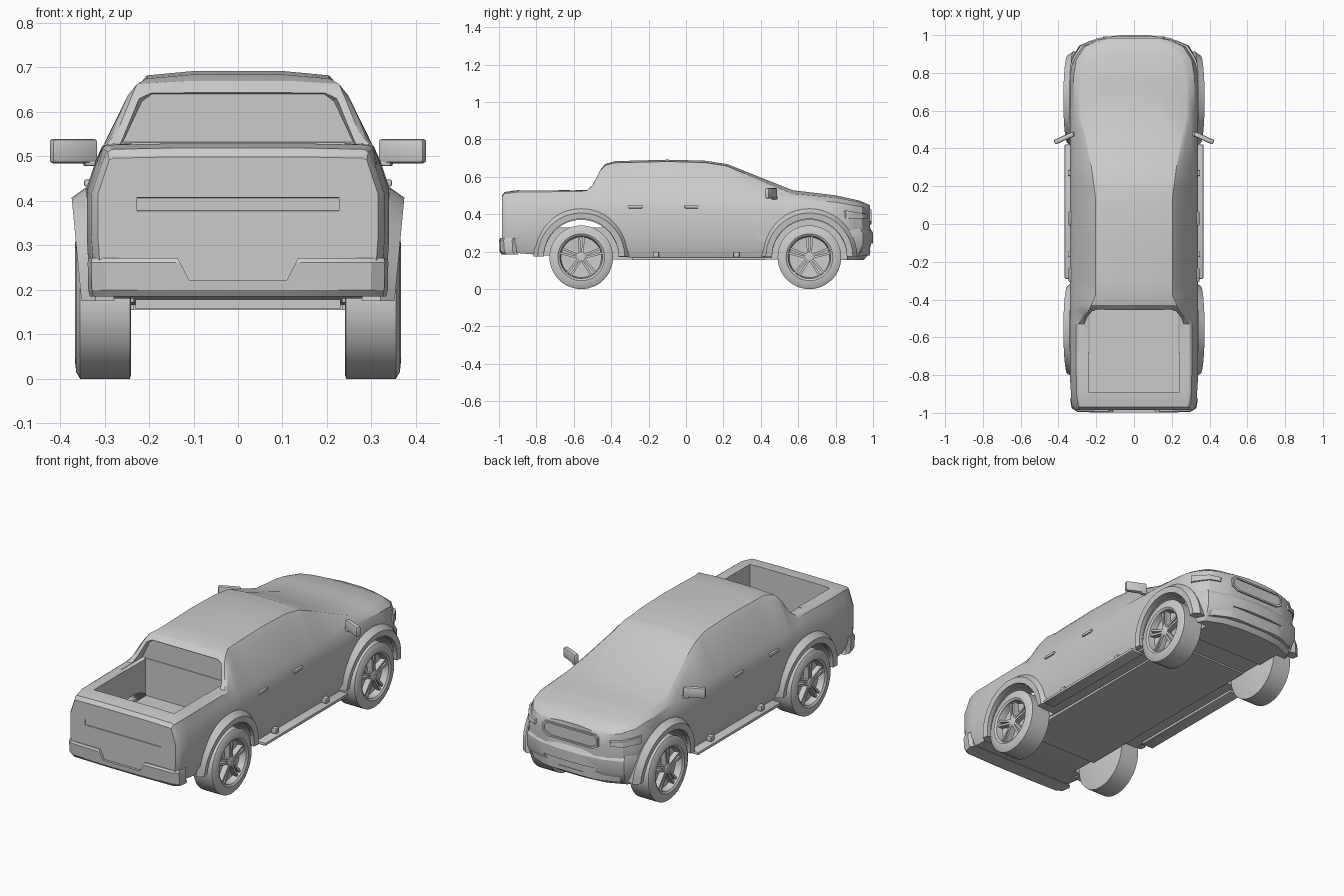
import bpy, bmesh, math
from mathutils import Matrix, Vector

if "Cube" in bpy.data.objects:
    bpy.data.objects.remove(bpy.data.objects["Cube"])

paint = bpy.data.materials.new("light_grey")
paint.use_nodes = True
GREY = (0.6, 0.6, 0.6, 1)
paint.diffuse_color = GREY
paint.node_tree.nodes["Principled BSDF"].inputs["Base Color"].default_value = GREY


def loft(name, rings, loop=False, smooth=True):
    """Skin equal-length rings of points; cap the ends unless looped."""
    bm = bmesh.new()
    rows = [[bm.verts.new(p) for p in ring] for ring in rings]
    n = len(rows[0])
    for a, b in zip(rows, rows[1:] + (rows[:1] if loop else [])):
        for i in range(n):
            j = (i + 1) % n
            bm.faces.new((a[i], a[j], b[j], b[i]))
    if not loop:
        bm.faces.new(rows[0])
        bm.faces.new(rows[-1])
    bmesh.ops.recalc_face_normals(bm, faces=bm.faces)
    mesh = bpy.data.meshes.new(name)
    bm.to_mesh(mesh)
    bm.free()
    mesh.materials.append(paint)
    obj = bpy.data.objects.new(name, mesh)
    bpy.context.collection.objects.link(obj)
    if smooth:
        shade(obj)
    return obj


def activate(obj):
    bpy.ops.object.select_all(action='DESELECT')
    obj.select_set(True)
    bpy.context.view_layer.objects.active = obj


def shade(obj):
    activate(obj)
    bpy.ops.object.shade_smooth_by_angle(angle=math.radians(28))


def cut(obj, cutters):
    activate(obj)
    for c in cutters:
        mod = obj.modifiers.new("cut", 'BOOLEAN')
        mod.operation, mod.solver, mod.object = 'DIFFERENCE', 'EXACT', c
        bpy.ops.object.modifier_apply(modifier=mod.name)
    shade(obj)


def box(name, centre, size, turn=0, bevel=0.004):
    x, y, z = (s / 2 for s in size)
    base = [(-x, -y), (x, -y), (x, y), (-x, y)]
    obj = loft(name, [[(a, b, h) for a, b in base] for h in (-z, z)], smooth=False)
    obj.data.transform(Matrix.Translation(centre) @ Matrix.Rotation(turn, 4, 'Z'))
    if bevel:
        activate(obj)
        mod = obj.modifiers.new("bevel", 'BEVEL')
        mod.width, mod.segments = bevel, 2
        bpy.ops.object.modifier_apply(modifier=mod.name)
        shade(obj)
    return obj


def mirrored(half):
    return half + [(-x, z) for x, z in reversed(half)]


def prism(name, half, depths):
    """Symmetric x-z outline swept along y; depths are (y, inset) pairs."""
    pts = mirrored(half)
    mid = sum(z for _, z in pts) / len(pts)
    return loft(name, [[(x - math.copysign(i, x), y, z - math.copysign(i, z - mid))
                        for x, z in pts] for y, i in depths])


def at(keys, y):
    if y <= keys[0][0]:
        return keys[0][1]
    for (a, u), (b, v) in zip(keys, keys[1:]):
        if y <= b:
            return u + (v - u) * (y - a) / (b - a)
    return keys[-1][1]


def disc(cy, r, x, n=48):
    return [(x, cy + r * math.cos(t * math.tau / n), AXLE_Z + r * math.sin(t * math.tau / n))
            for t in range(n)]


AXLE_Z = 0.17
AXLES = {"rear": -0.56, "front": 0.66}

# Body shape guides along the length
CROWN = [(-.985, .5), (-.97, .52), (-.9, .53), (-.53, .533), (-.5, .56), (-.46, .64),
         (-.43, .672), (-.38, .687), (-.1, .695), (.1, .69), (.22, .672), (.57, .535),
         (.8, .505), (.93, .475), (.985, .45)]
DROP = [(-.985, .004), (-.5, .005), (-.38, .012), (.2, .014), (.57, .025), (.985, .008)]
EDGE = [(-.985, .28), (-.9, .295), (-.53, .295), (-.46, .24), (-.38, .205), (.15, .205),
        (.3, .225), (.57, .28), (.75, .28), (.9, .25), (.985, .11)]
BELT = [(-.985, .475), (-.5, .49), (.2, .49), (.57, .48), (.8, .465), (.985, .432)]
WIDE = [(-.985, .315), (-.96, .33), (-.8, .34), (.78, .34), (.87, .325), (.94, .28),
        (.975, .2), (.985, .15)]
FLOOR = [(-.985, .2), (-.75, .18), (-.3, .17), (.7, .165), (.985, .18)]


def section(y):
    w, belt, ex = at(WIDE, y), at(BELT, y), at(EDGE, y)
    top, low = at(CROWN, y), at(FLOOR, y)
    ez, bx = top - at(DROP, y), w - .02
    half = [(w - .025, low), (w - .005, low + .05), (w, .32), (w, belt - .06), (bx, belt),
            (ex + .15 * (bx - ex) + .007, ez + .15 * (belt - ez)), (ex, ez),
            (ex * .5, ez + .75 * (top - ez))]
    return [(x, y, z) for x, z in mirrored(half)]


stations = sorted({y for keys in (CROWN, EDGE, BELT, WIDE, FLOOR) for y, _ in keys})
body = loft("body", [section(y) for y in stations], smooth=False)

# Cutters for wheel wells, cargo bed, rear window and tailgate
wells = [loft("well_cutter", [disc(cy, .2, s * .235), disc(cy, .2, s * .5)])
         for cy in AXLES.values() for s in (1, -1)]
bed = box("bed_cutter", (0, -.67, .48), (.48, .44, .3), bevel=0)
bed.data.transform(Matrix.Diagonal((1, 1, 1, 1)))
for v in bed.data.vertices:
    v.co.z = min(v.co.z, .545)
window = prism("window_cutter", [(.265, .526), (.222, .63), (.2, .646)],
               [(-.62, 0), (-.462, 0), (-.448, .006)])
groove = prism("groove_cutter", [(.23, .375), (.23, .41)], [(-1.02, 0), (-.98, .003)])
cut(body, wells + [bed, window, groove])


def bumper(name, plan, levels, sign):
    pts = mirrored(plan)
    return loft(name, [[(x * (1 - i), y - sign * i, z) for x, y in pts] for z, i in levels],
                smooth=False)


# Bumpers
front_bumper = bumper("front_bumper",
                      [(.3, .78), (.343, .8), (.333, .87), (.29, .945), (.19, .985), (.07, 1)],
                      [(.155, .05), (.19, .02), (.235, 0), (.3, 0), (.33, .018)], 1)
intake = prism("intake_cutter", [(.13, .205), (.16, .245)], [(1.05, 0), (.972, 0)])
cut(front_bumper, wells + [intake])
rear_bumper = bumper("rear_bumper", [(.325, -.91), (.338, -.93), (.33, -.975), (.3, -.995), (.1, -1)],
                     [(.185, .015), (.2, .004), (.262, 0), (.272, .006)], -1)
step = prism("step_cutter", [(.11, .222), (.15, .3)], [(-1.05, 0), (-.985, 0)])
cut(rear_bumper, [step])
for helper in wells + [bed, window, groove, intake, step]:
    bpy.data.objects.remove(helper)

# Grille with raised rim
prism("grille", [(.13, .345), (.165, .365), (.165, .41), (.15, .425)],
      [(.96, 0), (.993, 0), (.993, .009), (.986, .009)])
box("floor_pan", (0, 0, .168), (.46, 1.2, .022), bevel=0)

for s, side in ((1, "left"), (-1, "right")):
    # Headlight wrapping the corner
    lamp = []
    for y in (.85, .87, .905, .94, .965):
        w = at(WIDE, y)
        low = .375 - .1 * (y - .965) * .4
        lamp.append([(s * (w - .02), y - .02, low), (s * (w + .006), y + .006, low),
                     (s * (w + .003), y + .004, at(BELT, y) - .035), (s * (w - .02), y - .02, .41)])
    loft(side + "_headlight", lamp)

    # Side step and its brackets
    box(side + "_side_step", (s * .332, .065, .163), (.07, .71, .016))
    for y in (-.16, .27):
        box(side + "_step_bracket", (s * .335, y, .184), (.03, .03, .03))

    # Door handles and mirror
    for y in (-.27, .03):
        box(side + "_door_handle", (s * .337, y, .44), (.018, .075, .016))
    box(side + "_mirror", (s * .37, .455, .512), (.112, .026, .055), -s * .43, .008)
    box(side + "_mirror_stalk", (s * .322, .475, .485), (.05, .022, .014), -s * .3)

    for end, cy in AXLES.items():
        name = end + "_" + side
        # Wheel arch flare
        flare = []
        for k in range(25):
            t = math.pi * k / 24
            tuck = .022 * (1 - math.sin(t))
            flare.append([(s * (x - tuck), cy + r * math.cos(t), AXLE_Z + .005 + r * math.sin(t))
                          for r, x in ((.2, .3), (.2, .37), (.232, .374), (.255, .342), (.245, .3))])
        loft(name + "_flare", flare)

        # Tyre and dished rim
        loft(name + "_tyre", [disc(cy, r, s * x) for x, r in
                              ((.24, .16), (.243, .17), (.355, .17), (.364, .155), (.367, .125),
                               (.36, .114), (.325, .108), (.32, .03))])
        loft(name + "_hub", [disc(cy, r, s * x, 20) for x, r in
                             ((.315, .026), (.35, .026), (.355, .018))])
        # Tapered twin-bar spokes
        for k in range(5):
            turn = Matrix.Rotation(math.pi / 2 + k * math.tau / 5, 4, 'X')
            for lean in (-1, 1):
                rings = []
                for r, mid, half in ((.012, .006, .006), (.112, .013, .006)):
                    rings.append([Vector((0, cy, AXLE_Z)) + turn @ Vector((s * x, r, lean * mid + o))
                                  for x, o in ((.322, -half), (.352, -half), (.352, half), (.322, half))])
                loft(name + "_spoke", rings)
